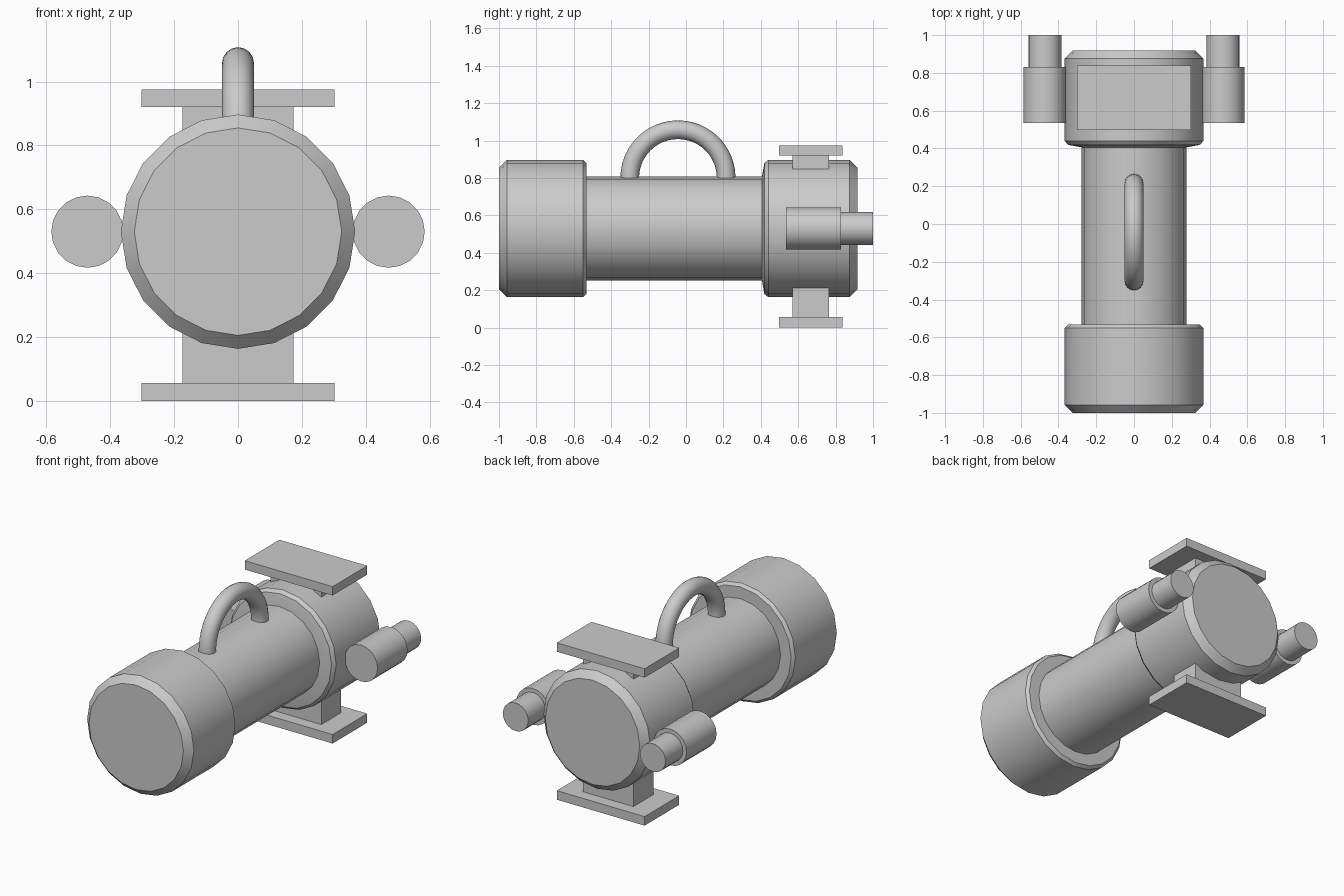
import bpy, bmesh
from math import sin, cos, tau, radians
from mathutils import Vector, Matrix

if "Cube" in bpy.data.objects:
    bpy.data.objects.remove(bpy.data.objects["Cube"])

AXIS_Z = 0.53
SIDES = 20


def finish(name, bm, smooth=True):
    bmesh.ops.recalc_face_normals(bm, faces=bm.faces)
    mesh = bpy.data.meshes.new(name)
    bm.to_mesh(mesh)
    bm.free()
    obj = bpy.data.objects.new(name, mesh)
    bpy.context.collection.objects.link(obj)
    if smooth:
        bpy.ops.object.select_all(action='DESELECT')
        obj.select_set(True)
        bpy.context.view_layer.objects.active = obj
        bpy.ops.object.shade_smooth_by_angle(angle=radians(30))
    return obj


def turned(name, profile, x=0.0):
    """Solid turned around the y direction; profile is (radius, y) pairs."""
    bm = bmesh.new()
    rings = [[bm.verts.new((x + r * sin(tau * i / SIDES), y,
                            AXIS_Z + r * cos(tau * i / SIDES)))
              for i in range(SIDES)] for r, y in profile]
    for a, b in zip(rings, rings[1:]):
        for i in range(SIDES):
            j = (i + 1) % SIDES
            bm.faces.new((a[i], a[j], b[j], b[i]))
    bm.faces.new(rings[0])
    bm.faces.new(rings[-1])
    return finish(name, bm)


def box(name, lo, hi):
    lo, hi = Vector(lo), Vector(hi)
    bm = bmesh.new()
    bmesh.ops.create_cube(bm, size=1.0, matrix=Matrix.Translation((lo + hi) / 2)
                          @ Matrix.Diagonal((*(hi - lo), 1)))
    return finish(name, bm, smooth=False)


# main tube and its two end caps
turned("main_tube", [(0.277, -0.56), (0.277, 0.44)])
turned("front_cap", [(0.325, -1.0), (0.367, -0.957), (0.367, -0.55),
                     (0.35, -0.533), (0.277, -0.533)])
turned("rear_cap", [(0.277, 0.406), (0.35, 0.419), (0.367, 0.44),
                    (0.367, 0.875), (0.325, 0.918)])

# side knobs, stepped towards the rear
for side, s in (("left", -1), ("right", 1)):
    turned(side + "_side_knob", [(0.113, 0.535), (0.113, 0.83),
                                 (0.0875, 0.83), (0.0875, 1.0)], x=s * 0.472)

# mounting plates and necks, above and below the rear cap
box("lower_plate", (-0.302, 0.498, 0.0), (0.302, 0.838, 0.056))
box("lower_neck", (-0.174, 0.57, 0.056), (0.174, 0.765, 0.23))
box("upper_plate", (-0.302, 0.498, 0.92), (0.302, 0.838, 0.975))
box("upper_neck", (-0.174, 0.57, 0.83), (0.174, 0.765, 0.92))

# arched carrying handle: upper part of a ring, ends sunk into the tube
bm = bmesh.new()
R, r, N, M, START = 0.258, 0.05, 28, 16, -0.25
rings = []
for k in range(N + 1):
    a = START + (tau / 2 - 2 * START) * k / N
    rings.append([bm.verts.new((r * sin(tau * i / M),
                                -0.043 + (R + r * cos(tau * i / M)) * cos(a),
                                0.80 + (R + r * cos(tau * i / M)) * sin(a)))
                  for i in range(M)])
for a, b in zip(rings, rings[1:]):
    for i in range(M):
        j = (i + 1) % M
        bm.faces.new((a[i], a[j], b[j], b[i]))
bm.faces.new(rings[0])
bm.faces.new(rings[-1])
finish("carry_handle", bm)
